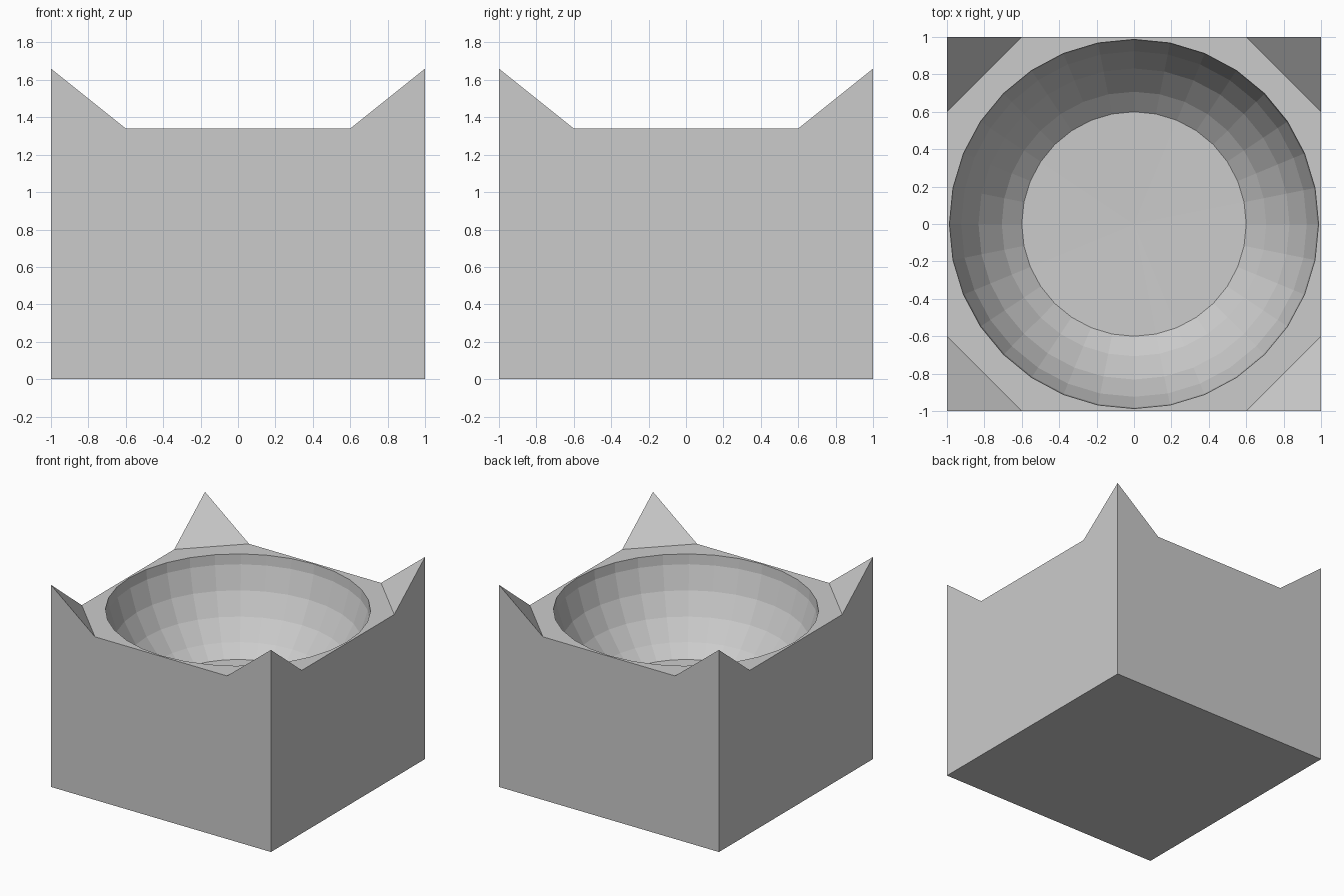
import bpy, bmesh
from math import sin, cos, pi, radians, sqrt

if "Cube" in bpy.data.objects:
    bpy.data.objects.remove(bpy.data.objects["Cube"])

RIM, PEAK, CUT = 1.34, 1.66, 0.6   # rim height, corner peak height, corner start
CENTRE = 1.453                     # height of the bowl's sphere centre
SEG = 32


def add_object(name, bm):
    bmesh.ops.recalc_face_normals(bm, faces=bm.faces)
    mesh = bpy.data.meshes.new(name)
    bm.to_mesh(mesh)
    bm.free()
    obj = bpy.data.objects.new(name, mesh)
    bpy.context.collection.objects.link(obj)
    return obj


# Square block with four raised pointed corners
bm = bmesh.new()
corners = [(1, 1), (-1, 1), (-1, -1), (1, -1)]
base, peak, before, after = [], [], [], []
for x, y in corners:
    base.append(bm.verts.new((x, y, 0)))
    peak.append(bm.verts.new((x, y, PEAK)))
    on_x = bm.verts.new((x, y * CUT, RIM))
    on_y = bm.verts.new((x * CUT, y, RIM))
    first, second = (on_x, on_y) if x * y > 0 else (on_y, on_x)
    before.append(first)
    after.append(second)
bm.faces.new(base)
bm.faces.new([v for pair in zip(before, after) for v in pair])
for i in range(4):
    j = (i + 1) % 4
    bm.faces.new((base[i], base[j], peak[j], before[j], after[i], peak[i]))
    bm.faces.new((peak[i], after[i], before[i]))
block = add_object("block", bm)

# Bowl cutter: faceted sphere section with a nearly flat round floor
profile = [(0.987, RIM + 0.1), (0.987, RIM)]
for k in range(1, 5):
    a = radians(11.25 * k)
    profile.append((cos(a), CENTRE - sin(a)))
profile.append((0.6, CENTRE - 0.8))

bm = bmesh.new()
rings = [[bm.verts.new((r * cos(2 * pi * s / SEG), r * sin(2 * pi * s / SEG), z))
          for s in range(SEG)] for r, z in profile]
for upper, lower in zip(rings, rings[1:]):
    for s in range(SEG):
        t = (s + 1) % SEG
        bm.faces.new((upper[s], upper[t], lower[t], lower[s]))
bm.faces.new(rings[0])
tip = bm.verts.new((0, 0, CENTRE - 0.81))
for s in range(SEG):
    bm.faces.new((rings[-1][s], rings[-1][(s + 1) % SEG], tip))
cutter = add_object("bowl_cutter", bm)
cutter.hide_render = True
cutter.display_type = 'WIRE'

# Hollow out the bowl
mod = block.modifiers.new("bowl", 'BOOLEAN')
mod.operation = 'DIFFERENCE'
mod.solver = 'EXACT'
mod.object = cutter
bpy.context.view_layer.objects.active = block
block.select_set(True)
bpy.ops.object.modifier_apply(modifier=mod.name)
bpy.data.objects.remove(cutter)
